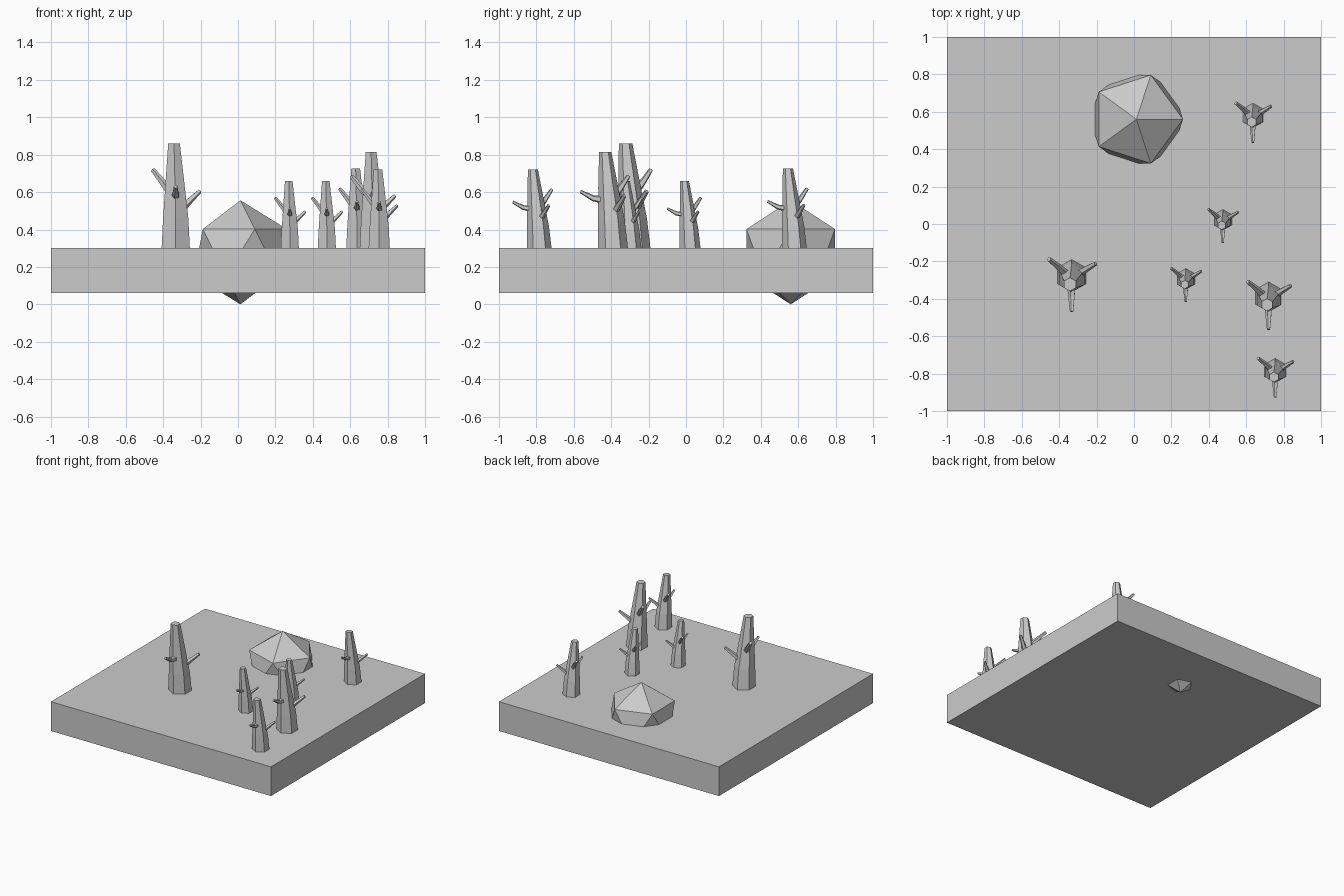
import bpy, bmesh, math
from mathutils import Vector

if "Cube" in bpy.data.objects:
    bpy.data.objects.remove(bpy.data.objects["Cube"])

GROUND = 0.30


def loft(bm, rings):
    """Skin a list of equal-length point rings and cap both ends."""
    vs = [[bm.verts.new(p) for p in r] for r in rings]
    n = len(vs[0])
    for a, b in zip(vs, vs[1:]):
        for i in range(n):
            bm.faces.new((a[i], a[(i + 1) % n], b[(i + 1) % n], b[i]))
    bm.faces.new(vs[0][::-1])
    bm.faces.new(vs[-1])


def flat_ring(c, r, n=6):
    return [Vector((c[0] + r * math.cos(math.tau * (i + .5) / n),
                    c[1] + r * math.sin(math.tau * (i + .5) / n), c[2])) for i in range(n)]


def branch(bm, pts, radii, n=5):
    d = (pts[-1] - pts[0]).normalized()
    u = d.cross(Vector((0, 0, 1))).normalized()
    v = u.cross(d)
    loft(bm, [[p + r * (math.cos(math.tau * i / n) * u - math.sin(math.tau * i / n) * v)
               for i in range(n)][::-1] for p, r in zip(pts, radii)])


# Ground slab
bpy.ops.mesh.primitive_cube_add(size=2, location=(0, 0, 0.18))
slab = bpy.context.object
slab.name = "ground_slab"
slab.scale.z = 0.12

# Boulder half sunk in the slab
bpy.ops.mesh.primitive_ico_sphere_add(subdivisions=1, radius=0.278, location=(0.013, 0.56, 0.278))
bpy.context.object.name = "boulder"

# Dead tree: leaning six-sided trunk with three stubby branches
bm = bmesh.new()
loft(bm, [flat_ring((0, 0, 0), .087),
          flat_ring((0, -.010, .16), .078),
          flat_ring((-.009, -.046, .56), .036)])
for pts, radii in (
        ([(-.02, 0, .29), (-.075, .05, .36), (-.122, .088, .418)], (.024, .018, .013)),
        ([(.02, .0, .20), (.075, .035, .255), (.128, .066, .305)], (.024, .018, .012)),
        ([(0, -.04, .28), (0, -.115, .29), (0, -.19, .33)], (.026, .018, .010))):
    branch(bm, [Vector(p) for p in pts], radii)
bmesh.ops.recalc_face_normals(bm, faces=bm.faces)
mesh = bpy.data.meshes.new("dead_tree")
bm.to_mesh(mesh)

# Scattered copies: x, y, height
for i, (x, y, h) in enumerate([(-.333, -.277, .56), (.277, -.294, .36), (.475, .022, .36),
                               (.636, .58, .425), (.72, -.39, .515), (.755, -.784, .42)]):
    tree = bpy.data.objects.new(f"dead_tree_{i + 1}", mesh)
    tree.location = (x, y, GROUND)
    tree.scale = (h / .56,) * 3
    bpy.context.collection.objects.link(tree)
